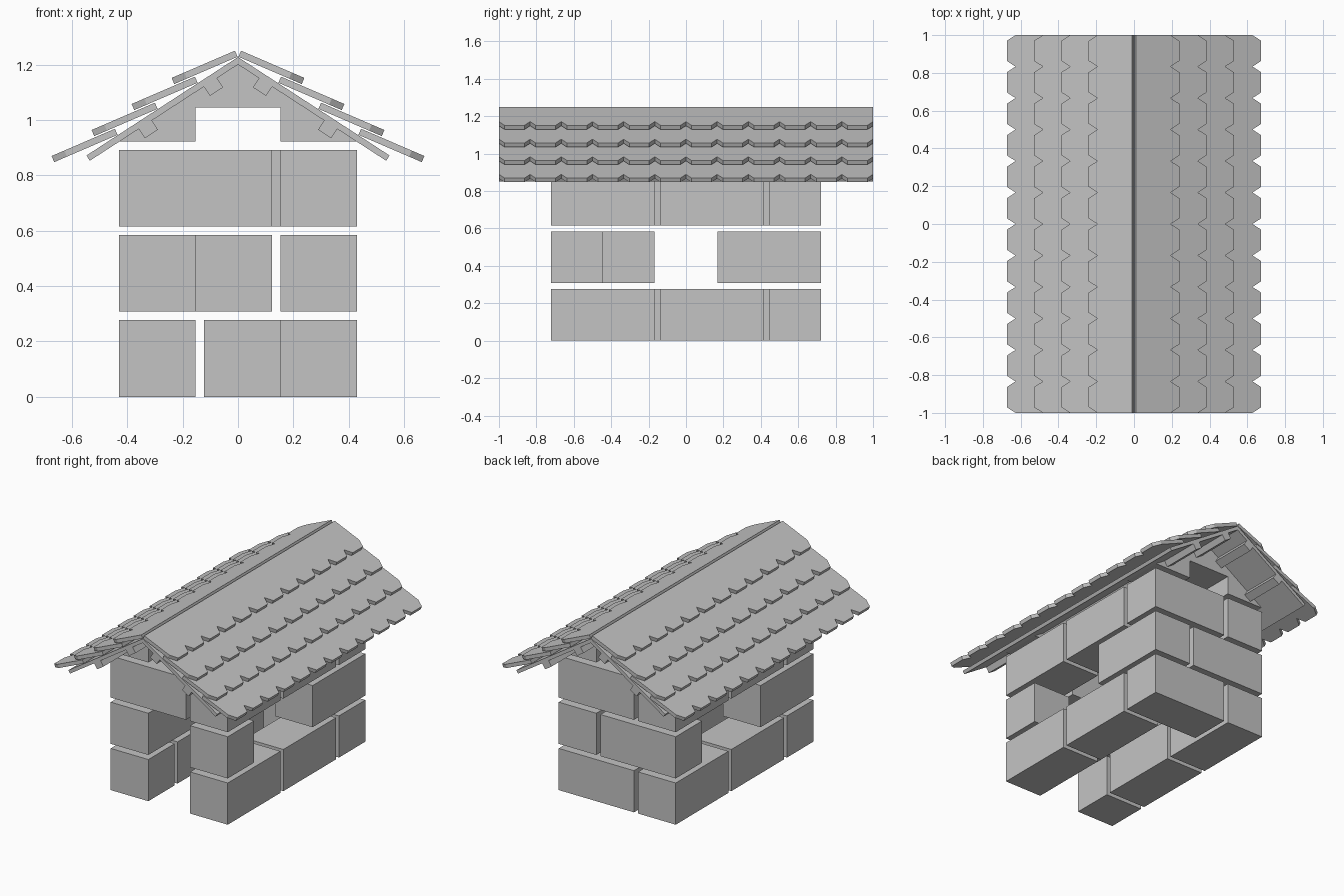
import bpy, bmesh, math
from mathutils import Vector

cube = bpy.data.objects.get("Cube")
if cube:
    bpy.data.objects.remove(cube, do_unlink=True)

grey = bpy.data.materials.new("stone_grey")
grey.use_nodes = True
COLOUR = (0.55, 0.55, 0.55, 1)
grey.diffuse_color = COLOUR
grey.node_tree.nodes["Principled BSDF"].inputs["Base Color"].default_value = COLOUR


def prism(name, outline, offset, mirror=False):
    """Extrude a closed outline of 3D points by an offset vector."""
    bm = bmesh.new()
    face = bm.faces.new([bm.verts.new(p) for p in outline])
    side = bmesh.ops.extrude_face_region(bm, geom=[face], use_keep_orig=True)
    moved = [e for e in side["geom"] if isinstance(e, bmesh.types.BMVert)]
    bmesh.ops.translate(bm, verts=moved, vec=offset)
    bmesh.ops.recalc_face_normals(bm, faces=bm.faces)
    mesh = bpy.data.meshes.new(name)
    bm.to_mesh(mesh)
    bm.free()
    mesh.materials.append(grey)
    obj = bpy.data.objects.new(name, mesh)
    bpy.context.collection.objects.link(obj)
    if mirror:
        mod = obj.modifiers.new("other_side", 'MIRROR')
        mod.use_mirror_merge = False
    return obj


def along_y(name, profile, y0, y1, mirror=False):
    return prism(name, [(x, y0, z) for x, z in profile], (0, y1 - y0, 0), mirror)


# Brick sizes: short side, long side, joint, and half extents of the walls
U, L, GAP = 0.277, 0.554, 0.03
X, Y = 0.4305, 0.7225
COURSE = U + 0.0305


def brick(name, x, y, sx, sy, course):
    z = course * COURSE
    along_y(name, [(x, z), (x + sx, z), (x + sx, z + U), (x, z + U)], y, y + sy)


# Bottom and lintel courses: pinwheel bond, with a doorway in the bottom front
for course, label in ((0, "bottom"), (2, "lintel")):
    for row in range(2):
        step = row * (L + GAP)
        brick(f"{label}_left_brick_{row}", X - U, -Y + step, U, L, course)
        brick(f"{label}_right_brick_{row}", -X, Y - L - step, U, L, course)
    brick(f"{label}_back_brick", X - L, Y - U, L, U, course)
    brick(f"{label}_front_brick", -X, -Y, L if course else U, U, course)

# Middle course: doorway at the front and a window on each side
brick("middle_front_left_brick", X - U, -Y, U, U, 1)
brick("middle_back_left_brick", X - U, Y - L, U, L, 1)
brick("middle_back_brick", -X, Y - U, L, U, 1)
brick("middle_front_right_brick", -X, -Y, U, L, 1)

# Roof slope: points measured down the slope (s) and away from it (d)
PITCH = math.radians(33)
APEX = 1.2


def slope(s, d=0.0):
    return (s * math.cos(PITCH) + d * math.sin(PITCH),
            APEX - s * math.sin(PITCH) + d * math.cos(PITCH))


BATTENS = [(0.09, 0.147), (0.371, 0.427)]
DEPTH = 0.04

# Gables notched around the battens, with a square vent
base = 3 * COURSE
half = []
for a, b in BATTENS:
    half += [slope(a), slope(a, -DEPTH), slope(b, -DEPTH), slope(b)]
vent = X - U
half += [((APEX - base) / math.tan(PITCH), base), (vent, base), (vent, 1.045)]
gable = [(0, APEX)] + half + [(-x, z) for x, z in reversed(half)]
along_y("front_gable", gable, -Y, -Y + U)
along_y("back_gable", gable, Y - U, Y)

# Battens and boards under the tiles
for i, (a, b) in enumerate(BATTENS):
    along_y(f"roof_batten_{i}", [slope(a), slope(b), slope(b, -DEPTH), slope(a, -DEPTH)],
            -1, 1, True)
THICK = 0.0225
along_y("roof_board", [(0, APEX), slope(0.638), slope(0.638, THICK),
                       (0, APEX + THICK / math.cos(PITCH))], -1, 1, True)

# Four overlapping tile rows with notched lower edges
TILT = math.radians(23.3)
down = Vector((math.cos(TILT), 0, -math.sin(TILT)))
normal = Vector((math.sin(TILT), 0, math.cos(TILT)))
LENGTH, NOTCH, HALF = 0.249, 0.05, 0.03
edge = [(LENGTH - NOTCH, -1)]
for k in range(-6, 6):
    edge += [(LENGTH, k / 6 + HALF), (LENGTH, (k + 1) / 6 - HALF),
             (LENGTH - NOTCH, (k + 1) / 6)]
outline = [(0, -1)] + edge + [(0, 1)]
for row in range(4):
    top = Vector((0.011 + row * 0.1445, 0, 1.25 - row * 0.094))
    points = [top + down * t + Vector((0, y, 0)) for t, y in outline]
    prism(f"tile_row_{row}", points, normal * -0.024, True)
